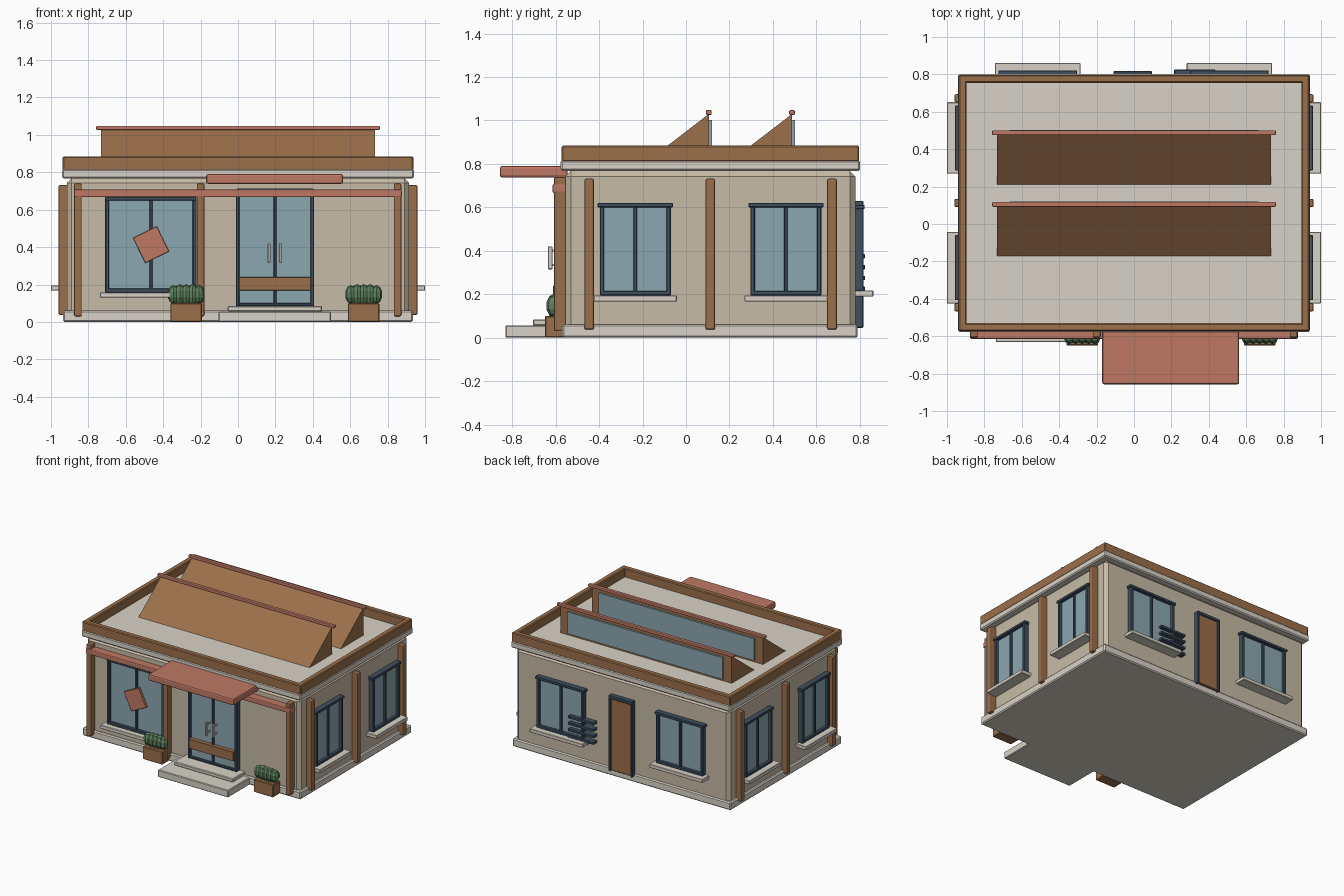
import bpy, bmesh
from math import radians
from mathutils import Matrix, Vector

if "Cube" in bpy.data.objects:
    bpy.data.objects.remove(bpy.data.objects["Cube"])


def material(name, rgb):
    m = bpy.data.materials.new(name)
    m.diffuse_color = (*rgb, 1)
    m.use_nodes = True
    m.node_tree.nodes["Principled BSDF"].inputs["Base Color"].default_value = m.diffuse_color
    return m


WALL = material("plaster", (.57, .50, .38))
TRIM = material("pale_stone", (.69, .65, .57))
WOOD = material("wood", (.33, .16, .07))
RED = material("terracotta", (.52, .19, .13))
DARK = material("dark_frame", (.05, .08, .12))
GLASS = material("glass", (.26, .39, .44))
GREEN = material("leaf", (.11, .22, .11))


def finish(name, bm, mat, bevel=0.0, seg=1):
    me = bpy.data.meshes.new(name)
    bmesh.ops.recalc_face_normals(bm, faces=bm.faces[:])
    bm.to_mesh(me)
    bm.free()
    ob = bpy.data.objects.new(name, me)
    bpy.context.collection.objects.link(ob)
    me.materials.append(mat)
    if bevel:
        b = ob.modifiers.new("bevel", 'BEVEL')
        b.width, b.segments = bevel, seg
    return ob


def box(name, mat, x, y, z, bevel=0.004, seg=1):
    """Box from (min, max) pairs on each axis."""
    x, y, z = sorted(x), sorted(y), sorted(z)
    bm = bmesh.new()
    bmesh.ops.create_cube(bm, size=1)
    c = Vector([(a[0] + a[1]) / 2 for a in (x, y, z)])
    for v in bm.verts:
        v.co = Vector([v.co[i] * (a[1] - a[0]) for i, a in enumerate((x, y, z))])
    ob = finish(name, bm, mat, bevel, seg)
    ob.location = c
    return ob


def wall_box(side, name, mat, u, d, z, bevel=0.003):
    """Box on a wall: u runs along the wall, d is the outward position."""
    s = -1 if side in ("front", "left") else 1
    out = (s * d[0], s * d[1])
    if side in ("front", "back"):
        return box(f"{side}_{name}", mat, u, out, z, bevel)
    return box(f"{side}_{name}", mat, out, u, z, bevel)


def window(side, u0, u1, z0, z1, wall, sill_out, header=0.01, fr=0.02):
    mid, d = (u0 + u1) / 2, (wall - .01, wall + .038)
    wall_box(side, "window_glass", GLASS, (u0 + .005, u1 - .005), (wall - .01, wall + .015), (z0 + .005, z1 - .005), 0)
    for a in (u0, u1 - fr):
        wall_box(side, "window_jamb", DARK, (a, a + fr), d, (z0, z1))
    wall_box(side, "window_mullion", DARK, (mid - .008, mid + .008), (wall, wall + .03), (z0, z1))
    wall_box(side, "window_bottom_rail", DARK, (u0, u1), d, (z0, z0 + fr))
    wall_box(side, "window_header", DARK, (u0 - header, u1 + header), (wall - .01, wall + .042), (z1 - fr, z1))
    wall_box(side, "window_sill", TRIM, (u0 - .028, u1 + .028), (wall - .02, sill_out), (z0 - .028, z0))


# Main shell
box("base_plinth", TRIM, (-.935, .935), (-.57, .79), (0, .062), .008)
box("walls", WALL, (-.915, .915), (-.555, .78), (.03, .768), .026)
box("cornice", TRIM, (-.94, .94), (-.577, .802), (.768, .818), .008)

# Parapet ring around the roof
for nm, x, y in (("front", (-.937, .937), (-.572, -.53)), ("back", (-.937, .937), (.755, .797)),
                 ("left", (-.937, -.895), (-.571, .796)), ("right", (.895, .937), (-.571, .796))):
    box(f"{nm}_parapet", WOOD, x, y, (.81, .885), .006)

# Sawtooth skylights
for i, y in enumerate((.105, .488)):
    bm = bmesh.new()
    prof = [(y - .28, .815), (y, .815), (y, 1.03)]
    f = bm.faces.new([bm.verts.new((-.733, a, b)) for a, b in prof])
    r = bmesh.ops.extrude_face_region(bm, geom=[f])
    bmesh.ops.translate(bm, vec=(1.466, 0, 0), verts=[v for v in r["geom"] if isinstance(v, bmesh.types.BMVert)])
    finish(f"skylight_{i}", bm, WOOD)
    box(f"skylight_glass_{i}", GLASS, (-.665, .665), (y - .005, y + .014), (.835, 1.003), 0)
    box(f"skylight_cap_{i}", RED, (-.758, .758), (y - .013, y + .013), (1.026, 1.048), .005, 2)

# Posts along the front and both sides
for x in (-.856, -.2, .853):
    box("front_post", WOOD, (x - .02, x + .02), (-.607, -.545), (.03, .74), .007, 2)
for s in (-1, 1):
    for y in (-.446, .112, .672):
        box("side_post", WOOD, (s * .9, s * .96), (y - .022, y + .022), (.037, .732), .008, 2)

# Front beam, canopy and steps
box("front_beam", RED, (-.876, .876), (-.615, -.545), (.667, .707), .007, 2)
box("entrance_canopy", RED, (-.17, .562), (-.857, -.545), (.738, .79), .01, 2)
box("lower_step", TRIM, (-.105, .498), (-.832, -.55), (0, .056), .005)
box("upper_step", TRIM, (-.055, .45), (-.705, -.55), (.056, .084), .005)

# Windows on all walls
window("front", -.71, -.222, .158, .668, .555, .632, 0)
for side in ("left", "right"):
    window(side, -.397, -.07, .195, .62, .915, 1.0)
    window(side, .297, .623, .195, .62, .915, 1.0)
for u in (-.515, .51):
    window("back", u - .2, u + .2, .217, .612, .78, .862)

# Tilted poster on the shop window
poster = box("poster", RED, (-.539, -.391), (-.6, -.575), (.338, .486), .002)
poster.location = (-.465, -.588, .413)
poster.dimensions = (.142, .02, .15)
poster.rotation_euler = (0, radians(-26), 0)

# Glazed double door
box("door_glass", GLASS, (0, .4), (-.58, -.54), (.085, .7), 0)
for x in (-.012, .387):
    box("door_jamb", DARK, (x, x + .02), (-.6, -.54), (.084, .71))
box("door_mullion", DARK, (.19, .206), (-.592, -.54), (.085, .7))
box("door_header", DARK, (-.01, .405), (-.597, -.54), (.685, .712))
box("door_threshold", DARK, (0, .4), (-.597, -.54), (.084, .1))
box("door_kick_band", WOOD, (.006, .389), (-.612, -.57), (.168, .24), .002)
for x in (.166, .226):
    box("door_handle", TRIM, (x - .007, x + .007), (-.636, -.615), (.315, .42), .003)
    for z in (.335, .4):
        box("handle_stud", TRIM, (x - .004, x + .004), (-.62, -.575), (z - .005, z + .005), 0)

# Back door and louvre slats
box("back_door_panel", WOOD, (-.092, .078), (.77, .808), (.05, .61))
for x in (-.11, .078):
    box("back_door_jamb", DARK, (x, x + .018), (.77, .816), (.045, .63))
box("back_door_header", DARK, (-.11, .096), (.77, .818), (.605, .63))
for i in range(4):
    z = .225 + i * .05
    box("louvre_slat", DARK, (.215, .435), (.775, .825), (z - .01, z + .01), .003)

# Planters with clipped leaf clumps
for px in (-.277, .672):
    box("planter", WOOD, (px - .085, px + .085), (-.65, -.565), (0, .1), .005)
    for i in range(5):
        bm = bmesh.new()
        bmesh.ops.create_uvsphere(bm, u_segments=8, v_segments=5, radius=1)
        h = .056 if i in (1, 2, 3) else .05
        bmesh.ops.transform(bm, matrix=Matrix.Diagonal((.032, .037, h, 1)), verts=bm.verts[:])
        finish("leaf_clump", bm, GREEN).location = (px + (i - 2) * .034, -.607, .147)
